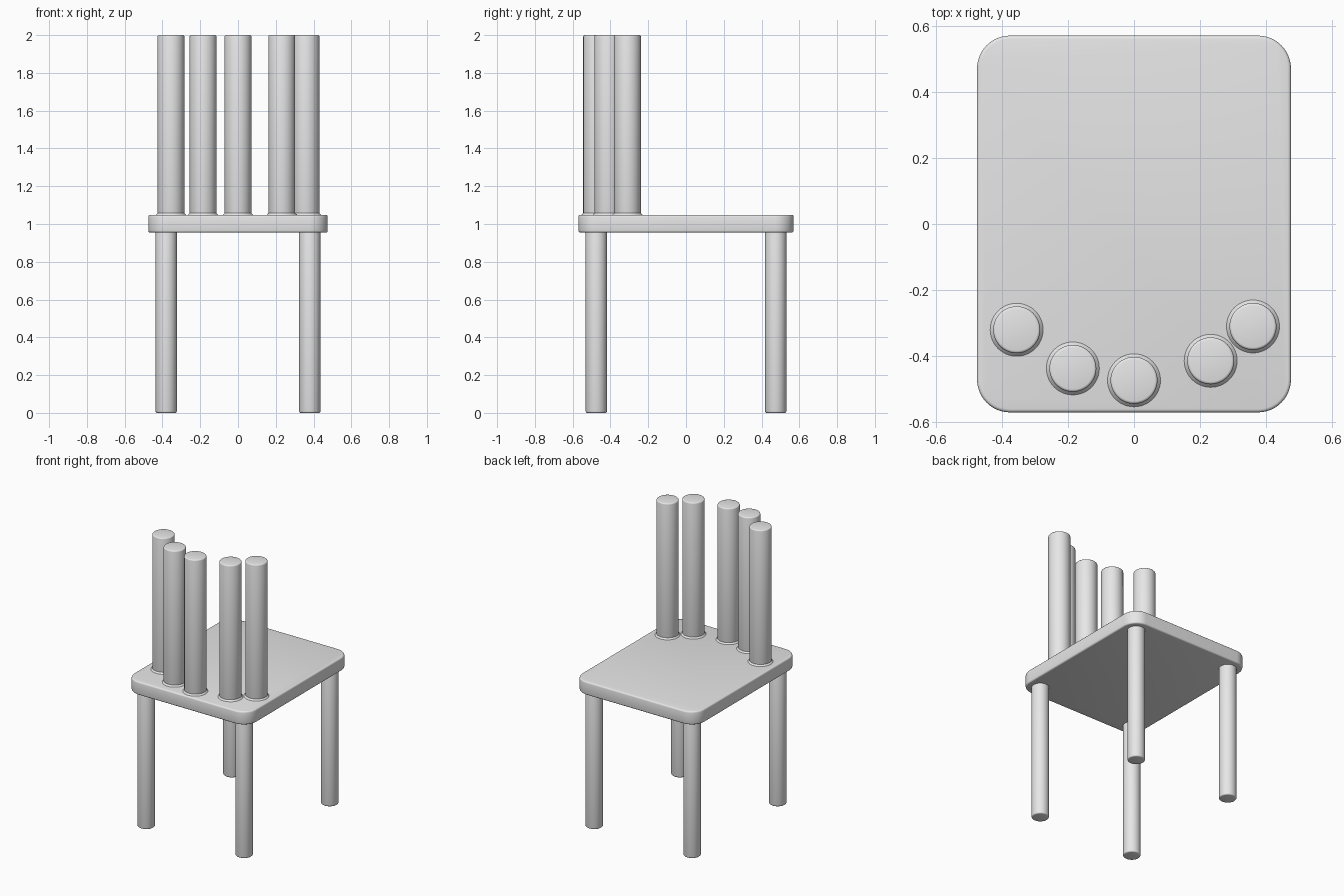
import bpy, bmesh, math

if "Cube" in bpy.data.objects:
    bpy.data.objects.remove(bpy.data.objects["Cube"])

grey = bpy.data.materials.new("plain_grey")
grey.diffuse_color = (0.8, 0.8, 0.8, 1)
grey.use_nodes = True
grey.node_tree.nodes["Principled BSDF"].inputs["Base Color"].default_value = grey.diffuse_color


def extrude(name, outline, z0, z1, bevel):
    """Extrude a flat outline from z0 to z1 and round its rims."""
    bm = bmesh.new()
    bottom = bm.faces.new([bm.verts.new((x, y, z0)) for x, y in outline])
    top = bmesh.ops.extrude_face_region(bm, geom=[bottom], use_keep_orig=True)
    for v in [g for g in top["geom"] if isinstance(g, bmesh.types.BMVert)]:
        v.co.z = z1
    bmesh.ops.recalc_face_normals(bm, faces=bm.faces[:])
    rims = [e for e in bm.edges if abs(e.verts[0].co.z - e.verts[1].co.z) < 1e-5]
    bmesh.ops.bevel(bm, geom=rims, offset=bevel, segments=3, profile=0.5,
                    affect='EDGES')
    mesh = bpy.data.meshes.new(name)
    bm.to_mesh(mesh)
    bm.free()
    mesh.materials.append(grey)
    obj = bpy.data.objects.new(name, mesh)
    bpy.context.collection.objects.link(obj)
    bpy.ops.object.select_all(action='DESELECT')
    obj.select_set(True)
    bpy.context.view_layer.objects.active = obj
    bpy.ops.object.shade_smooth_by_angle(angle=math.radians(40))
    return obj


def arc(cx, cy, r, start, end, steps):
    angles = [start + (end - start) * i / steps for i in range(steps + 1)]
    return [(cx + r * math.cos(a), cy + r * math.sin(a)) for a in angles]


def rod(name, x, y, r, z0, z1):
    extrude(name, arc(x, y, r, 0, math.tau, 48)[:-1], z0, z1, 0.008)


# Seat: slab with rounded corners
HALF_X, HALF_Y, CORNER = 0.475, 0.57, 0.1
outline = []
for i, (sx, sy) in enumerate([(1, 1), (-1, 1), (-1, -1), (1, -1)]):
    outline += arc(sx * (HALF_X - CORNER), sy * (HALF_Y - CORNER), CORNER,
                   i * math.pi / 2, (i + 1) * math.pi / 2, 12)
extrude("seat", outline, 0.955, 1.048, 0.01)

# Four round legs
for side, sx in (("left", -1), ("right", 1)):
    for end, sy in (("front", -1), ("back", 1)):
        rod(f"{end}_{side}_leg", sx * 0.38, sy * 0.475, 0.056, 0, 0.97)

# Backrest posts on an uneven arc
posts = [(-0.355, -0.32), (-0.185, -0.437), (0, -0.473),
         (0.232, -0.414), (0.36, -0.31)]
for i, (x, y) in enumerate(posts):
    rod(f"backrest_post_{i + 1}", x, y, 0.071, 1.03, 2.0)
    # Small flare where the post meets the seat
    bm = bmesh.new()
    bmesh.ops.create_cone(bm, cap_ends=False, segments=48, radius1=0.081,
                          radius2=0.0705, depth=0.012)
    bmesh.ops.translate(bm, verts=bm.verts[:], vec=(x, y, 1.053))
    bmesh.ops.recalc_face_normals(bm, faces=bm.faces[:])
    mesh = bpy.data.meshes.new("post_collar")
    bm.to_mesh(mesh)
    bm.free()
    mesh.materials.append(grey)
    mesh.shade_smooth()
    collar = bpy.data.objects.new(f"post_collar_{i + 1}", mesh)
    bpy.context.collection.objects.link(collar)
